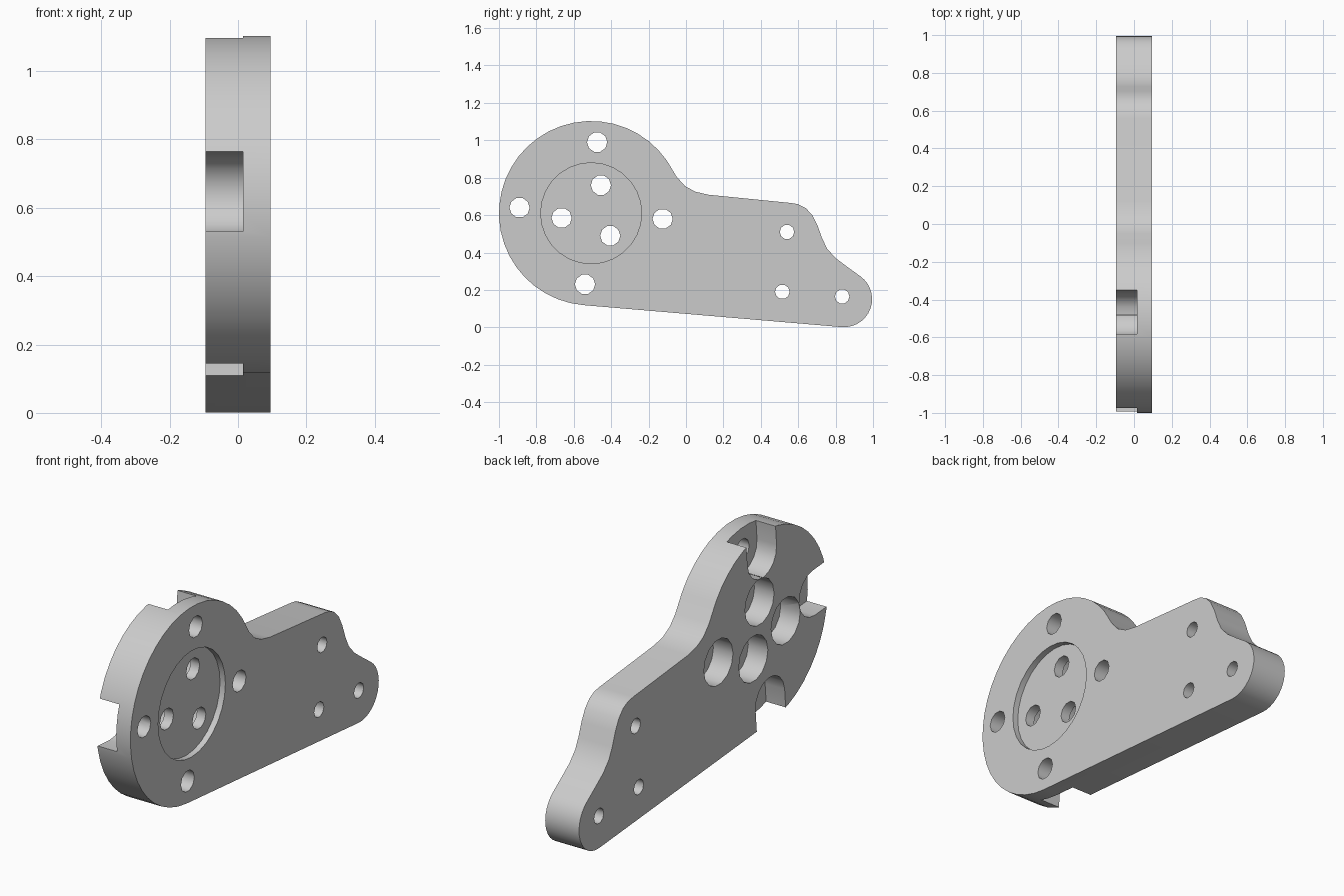
import bpy, bmesh
from math import cos, sin, radians, atan2, pi

if "Cube" in bpy.data.objects:
    bpy.data.objects.remove(bpy.data.objects["Cube"])

HALF = 0.095            # half of the plate thickness
C = (-0.507, 0.61)      # centre of the big round end (y, z)


def arc(c, r, a0, a1, n):
    """Points of an arc in the YZ plane, angles in degrees."""
    return [(c[0] + r * cos(radians(a0 + (a1 - a0) * i / n)),
             c[1] + r * sin(radians(a0 + (a1 - a0) * i / n))) for i in range(n + 1)]


def prism(name, pts, x0, x1):
    """Extrude a YZ outline from x0 to x1."""
    bm = bmesh.new()
    face = bm.faces.new([bm.verts.new((x0, y, z)) for y, z in pts])
    ext = bmesh.ops.extrude_face_region(bm, geom=[face])
    verts = [v for v in ext["geom"] if isinstance(v, bmesh.types.BMVert)]
    bmesh.ops.translate(bm, verts=verts, vec=(x1 - x0, 0, 0))
    bmesh.ops.recalc_face_normals(bm, faces=bm.faces)
    mesh = bpy.data.meshes.new(name)
    bm.to_mesh(mesh)
    bm.free()
    ob = bpy.data.objects.new(name, mesh)
    bpy.context.collection.objects.link(ob)
    return ob


def disc(c, r, n):
    return arc(c, r, 0, 360, n)[:-1]


# Plate outline: big round end, straight lower edge, small nose, stepped upper edge
outline = arc(C, 0.493, 35, 265.2, 28)
outline += arc((0.845, 0.151), 0.15, -94.8, 55, 14)
outline += [(0.86, 0.325), (0.80, 0.37), (0.755, 0.42), (0.728, 0.475), (0.703, 0.545),
            (0.675, 0.60), (0.64, 0.638), (0.60, 0.658), (0.56, 0.665),
            (0.12, 0.709), (0.05, 0.725), (-0.005, 0.755), (-0.05, 0.805)]
plate = prism("bracket_plate", outline, -HALF, HALF)
bpy.context.view_layer.objects.active = plate
plate.select_set(True)


def cut(pts, x0, x1):
    cutter = prism("cutter", pts, x0, x1)
    cutter.hide_render = True
    mod = plate.modifiers.new("cut", 'BOOLEAN')
    mod.operation = 'DIFFERENCE'
    mod.solver = 'EXACT'
    mod.object = cutter
    bpy.ops.object.modifier_apply(modifier=mod.name)
    bpy.data.objects.remove(cutter)


# Shallow round recess on the right face
cut(disc(C, 0.27, 28), 0.065, 0.2)

# Open slots (rim holes) and round counterbores on the left face
rim = [(-0.475, 0.99), (-0.89, 0.64), (-0.54, 0.23)]
bored = [(-0.125, 0.58), (-0.455, 0.76), (-0.665, 0.585), (-0.405, 0.49)]
R = 0.117
for h in rim:
    a = atan2(h[1] - C[1], h[0] - C[0])
    deg = a * 180 / pi
    u = arc(h, R, deg + 90, deg + 270, 8)
    far = (0.35 * cos(a), 0.35 * sin(a))
    u = [(u[0][0] + far[0], u[0][1] + far[1])] + u + [(u[-1][0] + far[0], u[-1][1] + far[1])]
    cut(u, -0.2, 0.015)
for h in bored:
    cut(disc(h, R, 14), -0.2, 0.015)

# Through holes
for h in rim + bored:
    cut(disc(h, 0.054, 10), -0.3, 0.3)
for h in [(0.54, 0.51), (0.515, 0.19), (0.835, 0.165)]:
    cut(disc(h, 0.039, 10), -0.3, 0.3)

bpy.ops.object.shade_smooth_by_angle(angle=radians(40))
